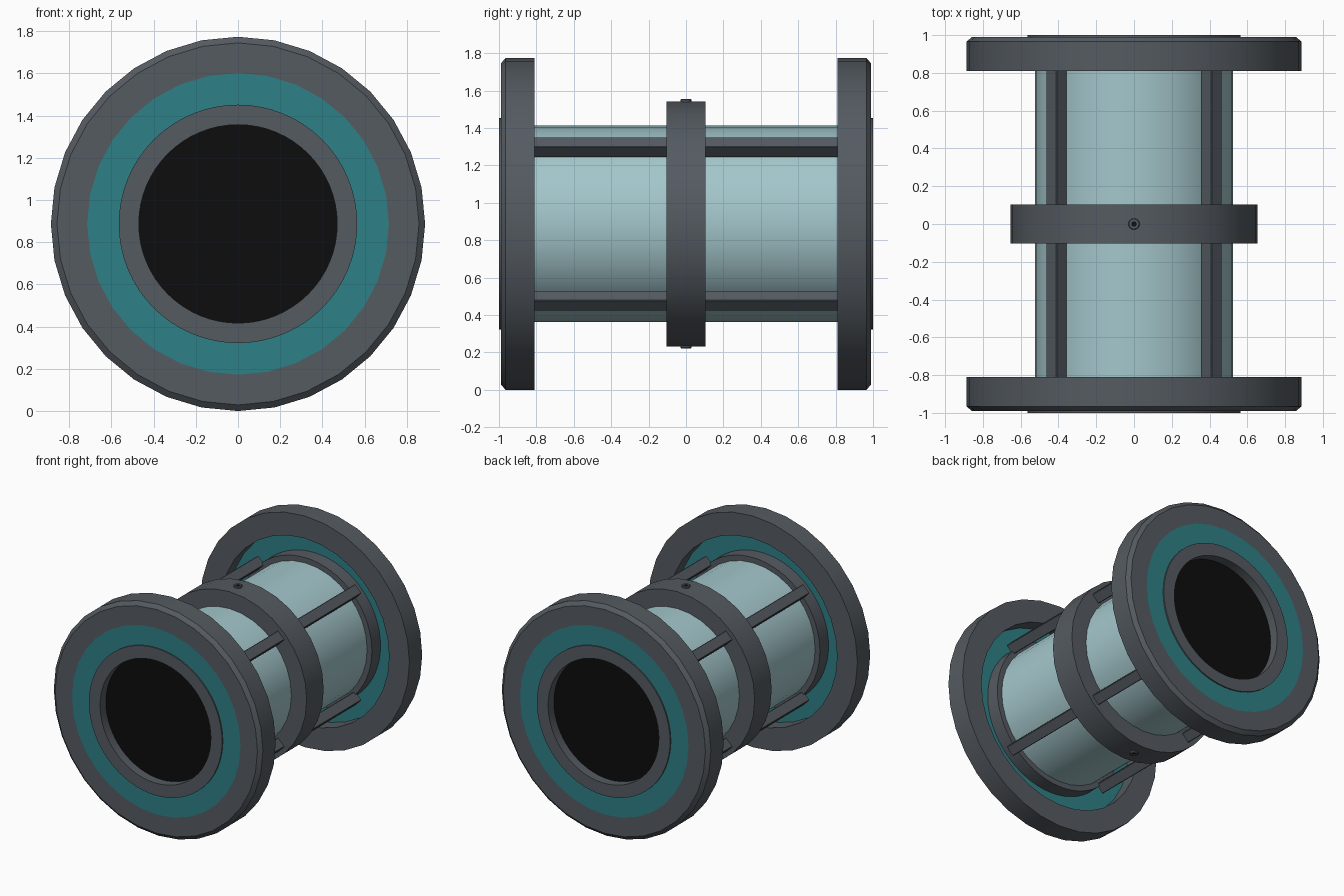
import bpy, bmesh, math
from mathutils import Matrix

if "Cube" in bpy.data.objects:
    bpy.data.objects.remove(bpy.data.objects["Cube"])

CZ = 0.887  # height of the drum axis


def material(name, rgb):
    m = bpy.data.materials.new(name)
    m.diffuse_color = (*rgb, 1)
    m.use_nodes = True
    m.node_tree.nodes["Principled BSDF"].inputs["Base Color"].default_value = m.diffuse_color
    return m


GREY = material("dark_grey_metal", (0.090, 0.104, 0.120))
TEAL = material("teal_panel", (0.027, 0.216, 0.238))
GLASS = material("pale_glass", (0.37, 0.57, 0.60))
BLACK = material("black_core", (0.004, 0.004, 0.004))


def finish(bm, name, mat, smooth=True):
    bmesh.ops.recalc_face_normals(bm, faces=bm.faces)
    me = bpy.data.meshes.new(name)
    bm.to_mesh(me)
    bm.free()
    me.materials.append(mat)
    ob = bpy.data.objects.new(name, me)
    bpy.context.collection.objects.link(ob)
    if smooth:
        bpy.ops.object.select_all(action='DESELECT')
        ob.select_set(True)
        bpy.context.view_layer.objects.active = ob
        bpy.ops.object.shade_smooth_by_angle(angle=math.radians(30))
    return ob


def ring(name, profile, mat, n=32, matrix=None):
    """Revolve a closed (radius, along) profile; default axis is y at drum height."""
    bm = bmesh.new()
    loops = []
    for i in range(n):
        a = 2 * math.pi * i / n
        loops.append([bm.verts.new((r * math.cos(a), y, r * math.sin(a))) for r, y in profile])
    k = len(profile)
    for i in range(n):
        p, q = loops[i], loops[(i + 1) % n]
        for j in range(k):
            bm.faces.new((p[j], p[(j + 1) % k], q[(j + 1) % k], q[j]))
    bm.transform(matrix or Matrix.Translation((0, 0, CZ)))
    return finish(bm, name, mat)


def cylinder(name, r, depth, mat, n, matrix):
    bm = bmesh.new()
    bmesh.ops.create_cone(bm, cap_ends=True, segments=n, radius1=r, radius2=r, depth=depth)
    bm.transform(matrix)
    return finish(bm, name, mat)


# Glass tube, black core and middle band
ring("glass_tube", [(0.525, -0.9), (0.525, 0.9), (0.48, 0.9), (0.48, -0.9)], GLASS)
cylinder("black_core", 0.474, 1.86, BLACK, 64,
         Matrix.Translation((0, 0, CZ)) @ Matrix.Rotation(math.pi / 2, 4, 'X'))
ring("middle_band", [(0.655, -0.103), (0.655, 0.103), (0.5, 0.103), (0.5, -0.103)], GREY)

# End flanges: chamfered rim, recessed teal panel, raised hub
for side, s in (("front", -1), ("back", 1)):
    ring(side + "_rim", [(r, s * y) for r, y in (
        (0.715, 0.81), (0.887, 0.81), (0.887, 0.965), (0.858, 0.99), (0.715, 0.99))], GREY)
    ring(side + "_panel", [(r, s * y) for r, y in (
        (0.54, 0.92), (0.715, 0.92), (0.715, 0.99), (0.54, 0.99))], TEAL)
    ring(side + "_hub", [(r, s * y) for r, y in (
        (0.47, 0.815), (0.565, 0.815), (0.565, 1.0), (0.47, 1.0))], GREY, 64)

# Four square rods set diagonally around the tube
for i in range(4):
    a = math.pi / 4 + i * math.pi / 2
    bm = bmesh.new()
    bmesh.ops.create_cube(bm, size=1)
    bm.transform(Matrix.Diagonal((0.078, 1.67, 0.078, 1)))
    bmesh.ops.bevel(bm, geom=list(bm.edges), offset=0.004, segments=1, affect='EDGES')
    bm.transform(Matrix.Translation((0.58 * math.cos(a), 0, CZ + 0.58 * math.sin(a)))
                 @ Matrix.Rotation(math.pi / 4, 4, 'Y'))
    finish(bm, "rod_%d" % (i + 1), GREY, smooth=False)

# Small hollow bolts on the top and bottom of the middle band
for side, s in (("top", 1), ("bottom", -1)):
    turn = Matrix.Translation((0, 0, CZ)) @ Matrix.Rotation(s * math.pi / 2, 4, 'X')
    ring(side + "_bolt", [(0.03, 0.64), (0.03, 0.662), (0.026, 0.667),
                          (0.014, 0.667), (0.014, 0.64)], GREY, 16, turn)
    cylinder(side + "_bolt_hole", 0.0145, 0.01, BLACK, 16,
             Matrix.Translation((0, 0, CZ + s * 0.656)))
